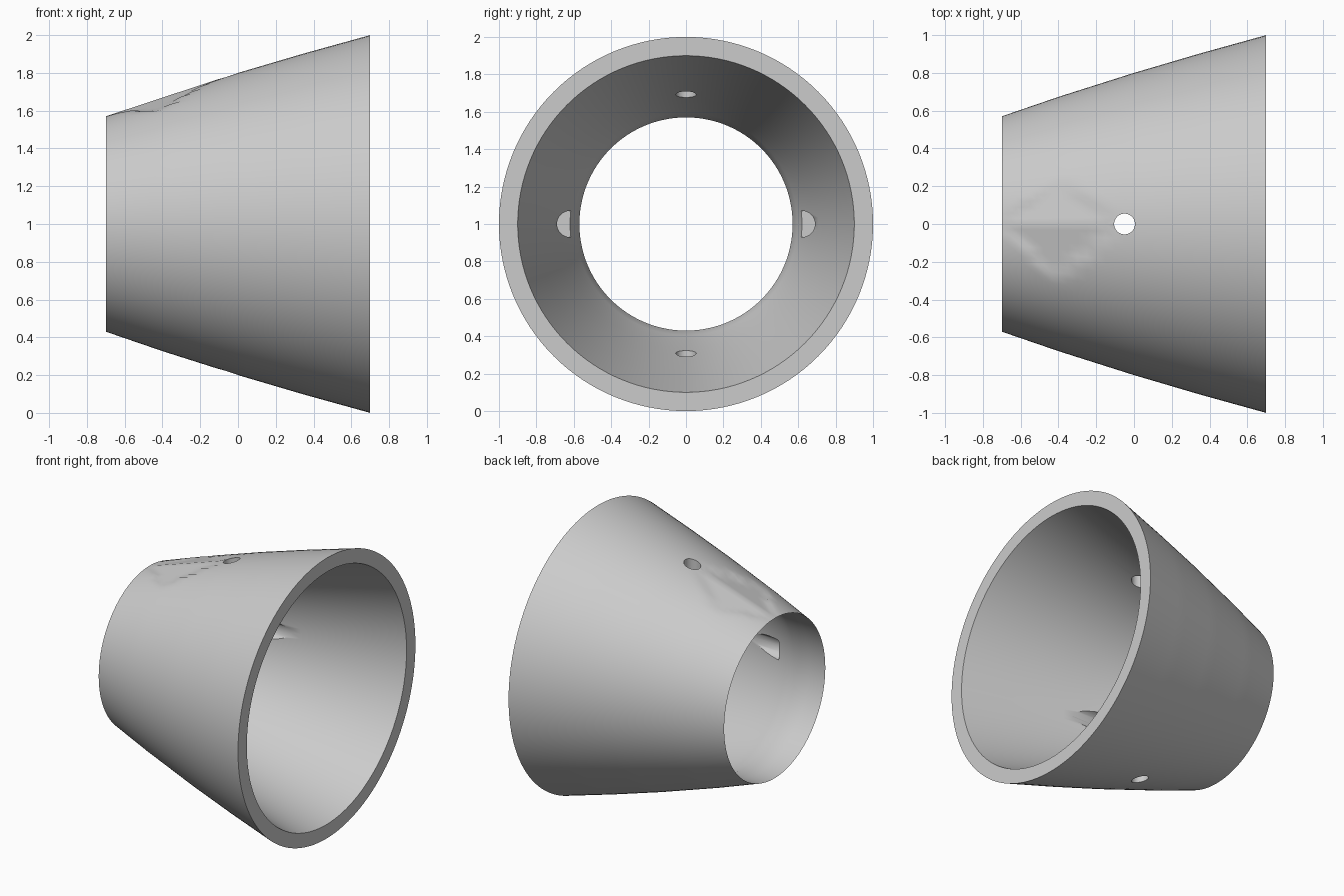
import bpy, bmesh, math
from mathutils import Vector, Matrix

if "Cube" in bpy.data.objects:
    bpy.data.objects.remove(bpy.data.objects["Cube"])

SEGMENTS = 128
CENTRE_Z = 1.0

grey = bpy.data.materials.new("plain_grey")
grey.use_nodes = True
colour = (0.6, 0.6, 0.6, 1)
grey.diffuse_color = colour
grey.node_tree.nodes["Principled BSDF"].inputs["Base Color"].default_value = colour


def sample(points, steps):
    """Subdivide a profile of (x, radius) points."""
    out = []
    for (x0, r0), (x1, r1) in zip(points, points[1:]):
        for i in range(steps):
            t = i / steps
            out.append((x0 + (x1 - x0) * t, r0 + (r1 - r0) * t))
    return out + [points[-1]]


def flatten(co, a, b, c):
    """Drop a point onto triangle abc where it lies above it."""
    def side(p, q):
        return (q.x - p.x) * (co.y - p.y) - (q.y - p.y) * (co.x - p.x)
    s = [side(a, b), side(b, c), side(c, a)]
    if all(v >= -1e-6 for v in s) or all(v <= 1e-6 for v in s):
        n = (b - a).cross(c - a)
        z = a.z - (n.x * (co.x - a.x) + n.y * (co.y - a.y)) / n.z
        co.z = min(co.z, z)


# Tapered shell: outer and inner walls meet in a sharp edge at the narrow end
outer = sample([(-0.7, 0.57), (-0.4, 0.673), (0, 0.8), (0.35, 0.903), (0.7, 1.0)], 8)
inner = sample([(0.7, 0.9), (0, 0.708), (-0.3, 0.62), (-0.45, 0.57), (-0.7, 0.57)], 2)[:-1]
profile = outer + inner

bm = bmesh.new()
rings = []
for x, r in profile:
    ring = []
    for i in range(SEGMENTS):
        a = 2 * math.pi * i / SEGMENTS
        ring.append(bm.verts.new((x, r * math.cos(a), r * math.sin(a))))
    rings.append(ring)
for k, ring in enumerate(rings):
    nxt = rings[(k + 1) % len(rings)]
    for i in range(SEGMENTS):
        j = (i + 1) % SEGMENTS
        bm.faces.new((ring[i], ring[j], nxt[j], nxt[i]))

# Two flat facets on top, beside the narrow end
start, end = Vector((-0.7, 0, 0.57)), Vector((-0.1, 0, 0.768))
corners = [Vector((-0.4, y, math.sqrt(0.673 ** 2 - y * y))) for y in (-0.3, 0.24)]
for ring in rings[1:len(outer)]:
    for v in ring:
        if v.co.z > 0:
            for corner in corners:
                flatten(v.co, start, end, corner)

bmesh.ops.recalc_face_normals(bm, faces=bm.faces)
mesh = bpy.data.meshes.new("tapered_shell")
bm.to_mesh(mesh)
bm.free()
shell = bpy.data.objects.new("tapered_shell", mesh)
bpy.context.collection.objects.link(shell)
shell.location.z = CENTRE_Z
mesh.materials.append(grey)


def cut(name, radius, depth, location, rotation=(0, 0, 0)):
    """Subtract a cylinder from the shell."""
    bpy.ops.mesh.primitive_cylinder_add(vertices=48, radius=radius, depth=depth,
                                        location=location, rotation=rotation)
    cutter = bpy.context.object
    cutter.name = name
    cutter.hide_render = True
    cutter.data.materials.append(grey)
    mod = shell.modifiers.new(name, "BOOLEAN")
    mod.operation = "DIFFERENCE"
    mod.solver = "EXACT"
    mod.object = cutter
    bpy.ops.object.select_all(action="DESELECT")
    shell.select_set(True)
    bpy.context.view_layer.objects.active = shell
    bpy.ops.object.modifier_apply(modifier=name)
    bpy.data.objects.remove(cutter)


# Cross hole through top and bottom
cut("cross_hole", 0.055, 3, (-0.05, 0, CENTRE_Z))

# Blind pockets in the inner wall, front and back
for side in (-1, 1):
    cut("side_pocket", 0.07, 0.6, (0, side * 0.62, CENTRE_Z), (0, math.pi / 2, 0))

bpy.ops.object.shade_smooth_by_angle(angle=math.radians(30))
